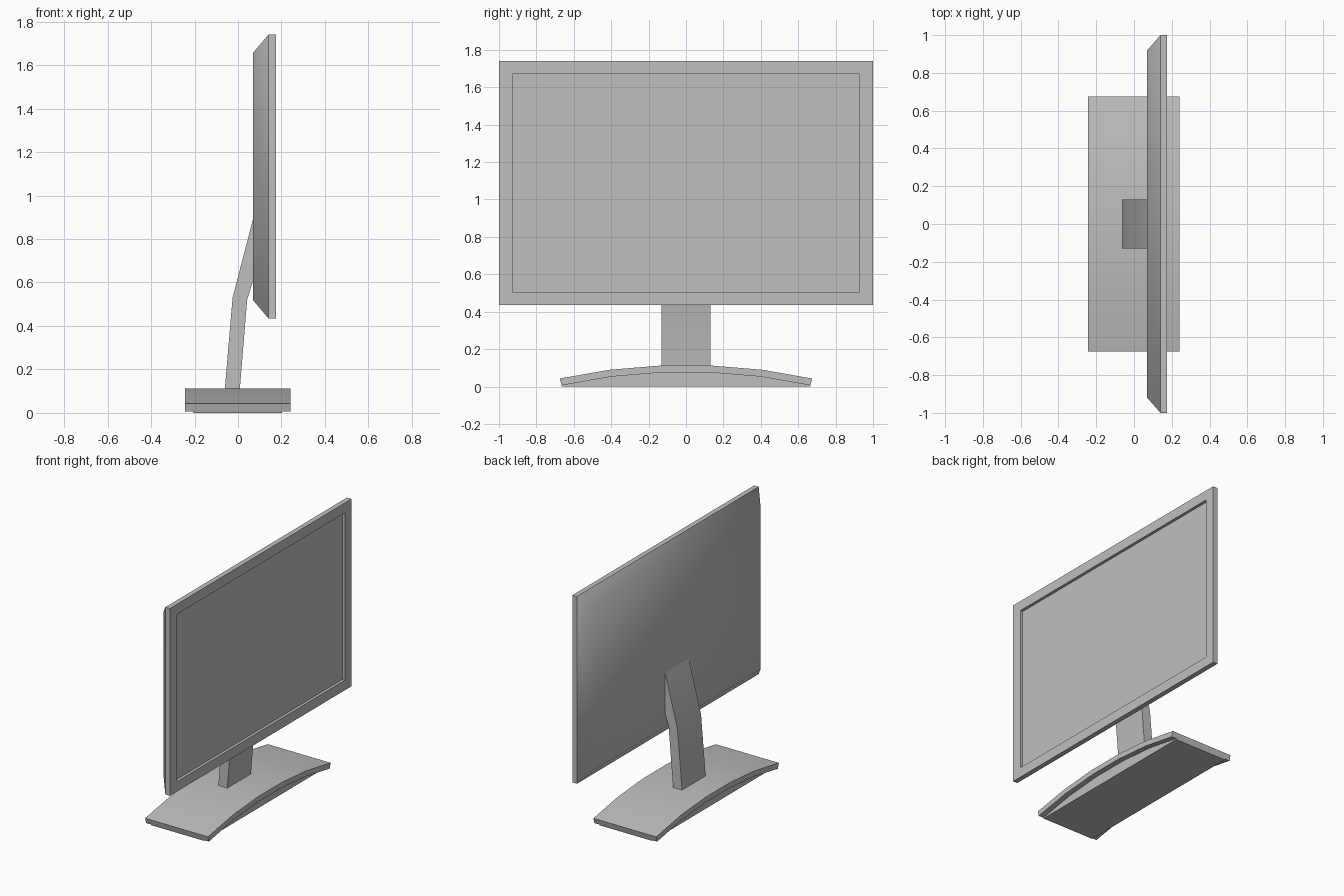
import bpy
import bmesh
import math

cube = bpy.data.objects.get("Cube")
if cube:
    bpy.data.objects.remove(cube, do_unlink=True)

# One plain grey for every part
GREY = (0.52, 0.52, 0.52, 1)
grey = bpy.data.materials.new("plain grey")
grey.use_nodes = True
grey.diffuse_color = GREY
grey.node_tree.nodes["Principled BSDF"].inputs["Base Color"].default_value = GREY


def finish(name, bm):
    bmesh.ops.recalc_face_normals(bm, faces=bm.faces[:])
    mesh = bpy.data.meshes.new(name)
    bm.to_mesh(mesh)
    bm.free()
    mesh.materials.append(grey)
    obj = bpy.data.objects.new(name, mesh)
    bpy.context.collection.objects.link(obj)
    return obj


def smooth(obj, degrees):
    bpy.ops.object.select_all(action="DESELECT")
    obj.select_set(True)
    bpy.context.view_layer.objects.active = obj
    bpy.ops.object.shade_smooth_by_angle(angle=math.radians(degrees))


def prism(name, outline, shift):
    """Extrude a closed outline of 3D points along a vector."""
    bm = bmesh.new()
    face = bm.faces.new([bm.verts.new(p) for p in outline])
    new = bmesh.ops.extrude_face_region(bm, geom=[face])["geom"]
    verts = [v for v in new if isinstance(v, bmesh.types.BMVert)]
    bmesh.ops.translate(bm, verts=verts, vec=shift)
    return finish(name, bm)


def mirrored(half):
    """Complete a curve given from the middle out to +y."""
    return [(-y, z) for y, z in reversed(half)] + half


# Screen housing: rectangular rings from the back plate to the recessed panel
MID_Z = 1.0875
rings = [  # x, half width, half height
    (0.07, 0.92, 0.57),
    (0.14, 1.0, 0.6525),
    (0.175, 1.0, 0.6525),
    (0.175, 0.928, 0.583),
    (0.155, 0.928, 0.583),
]
bm = bmesh.new()
loops = []
for x, w, h in rings:
    corners = [(-w, -h), (w, -h), (w, h), (-w, h)]
    loops.append([bm.verts.new((x, y, MID_Z + z)) for y, z in corners])
back = [bm.faces.new(loops[0])]
bm.faces.new(loops[-1])
for i, (a, b) in enumerate(zip(loops, loops[1:])):
    for k in range(4):
        n = (k + 1) % 4
        face = bm.faces.new((a[k], a[n], b[n], b[k]))
        if i == 0:
            back.append(face)
# The back plate blends softly into its slopes; the rim stays crisp
for face in back:
    face.smooth = True
for a, b in zip(loops[1], loops[1][1:] + loops[1][:1]):
    bm.edges.get((a, b)).smooth = False
finish("screen_housing", bm)

# Bent neck between base and screen back
neck = [(-0.061, 0.105), (0.008, 0.105), (0.042, 0.52), (0.07, 0.61),
        (0.07, 0.895), (-0.025, 0.53)]
smooth(prism("stand_neck", [(x, -0.13, z) for x, z in neck], (0, 0.26, 0)), 30)

# Arched base plate
top = mirrored([(0.135, 0.112), (0.405, 0.09), (0.675, 0.043)])
under = mirrored([(0.13, 0.075), (0.4, 0.053), (0.665, 0.006)])
plate = [(-0.243, y, z) for y, z in top + under[::-1]]
smooth(prism("base_plate", plate, (0.484, 0, 0)), 30)

# Flat-bottomed filler under the arch, set in from the long edges
filler = [(-0.205, y, z) for y, z in under + [(0.663, 0), (-0.663, 0)]]
smooth(prism("base_filler", filler, (0.408, 0, 0)), 30)
